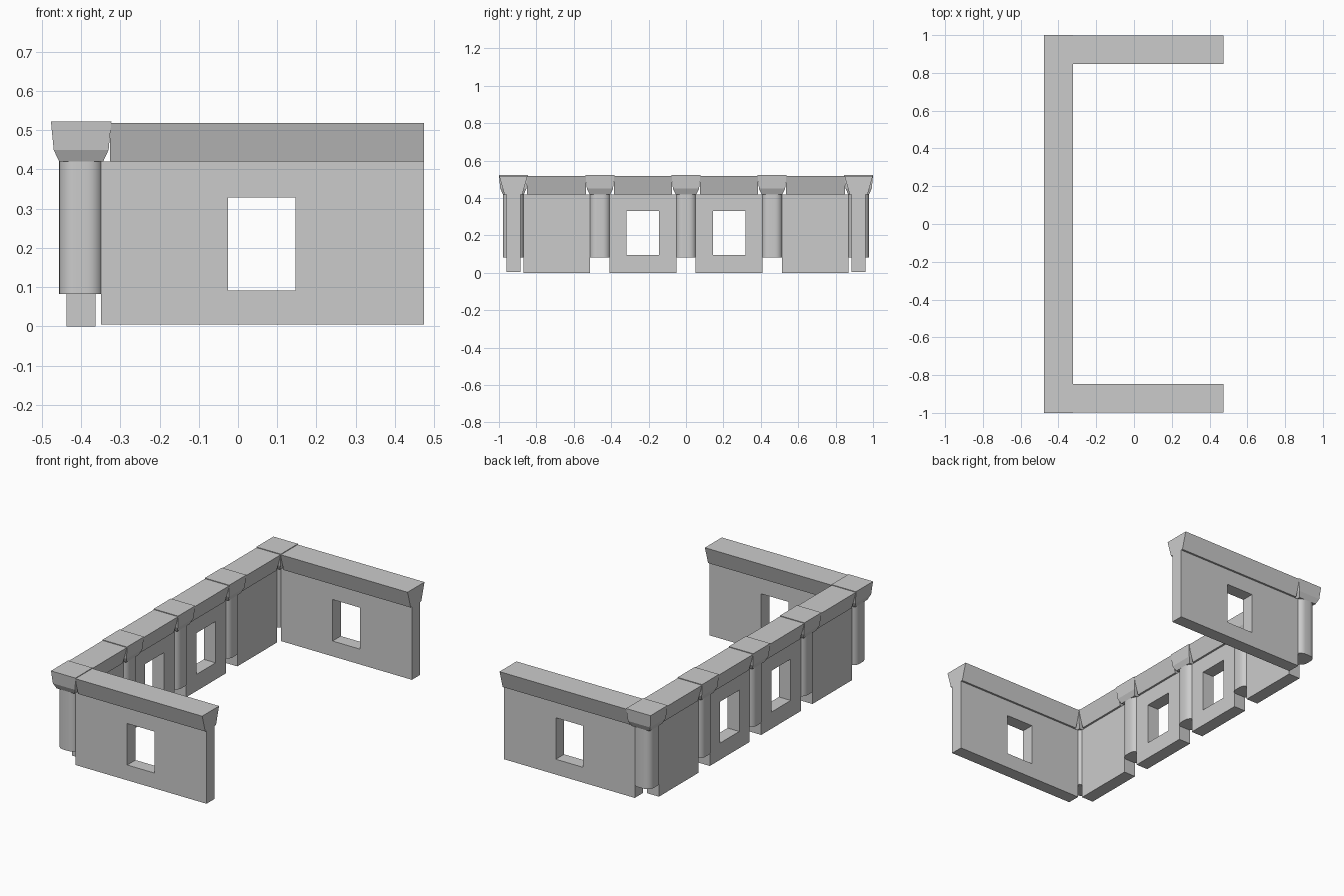
import bpy, bmesh, math

cube = bpy.data.objects.get("Cube")
if cube:
    bpy.data.objects.remove(cube, do_unlink=True)

stone = bpy.data.materials.new("grey_stone")
stone.use_nodes = True
stone.diffuse_color = (0.6, 0.6, 0.6, 1)
stone.node_tree.nodes["Principled BSDF"].inputs["Base Color"].default_value = stone.diffuse_color


def finish(name, bm, location, turned=False):
    bmesh.ops.recalc_face_normals(bm, faces=bm.faces)
    mesh = bpy.data.meshes.new(name)
    bm.to_mesh(mesh)
    bm.free()
    mesh.materials.append(stone)
    obj = bpy.data.objects.new(name, mesh)
    obj.location = location
    obj.rotation_euler.z = math.pi / 2 if turned else 0
    bpy.context.collection.objects.link(obj)
    return obj


def bridge(bm, a, b):
    n = len(a)
    for i in range(n):
        j = (i + 1) % n
        bm.faces.new((a[i], a[j], b[j], b[i]))


def rect(u0, u1, z0, z1):
    return [(u0, z0), (u1, z0), (u1, z1), (u0, z1)]


def wall(name, location, length, z0, window=None):
    """Upright panel along local x, optionally pierced by a window."""
    bm = bmesh.new()
    outline = rect(-length / 2, length / 2, z0, WALL_TOP)
    front, back = [[bm.verts.new((u, v, z)) for u, z in outline]
                   for v in (-WALL_HALF, WALL_HALF)]
    bridge(bm, front, back)
    if window:
        f_in, b_in = [[bm.verts.new((u, v, z)) for u, z in rect(*window)]
                      for v in (-WALL_HALF, WALL_HALF)]
        bridge(bm, front, f_in)
        bridge(bm, back, b_in)
        bridge(bm, f_in, b_in)
    else:
        bm.faces.new(front)
        bm.faces.new(back)
    return finish(name, bm, location, turned=location[0] == ROW_X)


def cornice(name, location, length):
    """Beam on top of a wall, flaring upward."""
    bm = bmesh.new()
    section = [(-0.048, WALL_TOP), (0.048, WALL_TOP), (0.076, 0.518), (-0.076, 0.518)]
    ends = [[bm.verts.new((u, v, z)) for v, z in section]
            for u in (-length / 2, length / 2)]
    bridge(bm, *ends)
    for end in ends:
        bm.faces.new(end)
    return finish(name, bm, location, turned=location[0] == ROW_X)


def stack(name, location, rings, corner=None):
    """Column piece lofted through square or rounded-square rings."""
    bm = bmesh.new()
    loops = []
    for half, z in rings:
        pts = []
        for q in range(4):
            start = q * math.pi / 2
            steps = 6 if corner else 0
            r = corner or 0
            mid = start + math.pi / 4
            cx = math.copysign(half - r, math.cos(mid))
            cy = math.copysign(half - r, math.sin(mid))
            for k in range(steps + 1):
                a = start + (k / steps if steps else 0) * math.pi / 2
                pts.append((cx + r * math.cos(a), cy + r * math.sin(a)))
        loops.append([bm.verts.new((x, y, z)) for x, y in pts])
    for lower, upper in zip(loops, loops[1:]):
        bridge(bm, lower, upper)
    bm.faces.new(loops[0])
    bm.faces.new(loops[-1])
    obj = finish(name, bm, location)
    if corner:
        bpy.ops.object.select_all(action='DESELECT')
        obj.select_set(True)
        bpy.context.view_layer.objects.active = obj
        bpy.ops.object.shade_smooth_by_angle(angle=math.radians(35))


ROW_X = -0.4
END_Y = 0.923
WALL_TOP = 0.42
WALL_HALF = 0.037

# Columns with flared capitals
for i, y in enumerate((-END_Y, -0.46, 0, 0.46, END_Y)):
    stack(f"column_{i + 1}", (ROW_X, y, 0), [(0.056, 0.083), (0.056, 0.422)], corner=0.04)
    stack(f"capital_{i + 1}", (ROW_X, y, 0), [(0.056, 0.42), (0.07, 0.45), (0.077, 0.522)])

for side, s in (("front", -1), ("back", 1)):
    # Projecting end wing with one window
    wing_x = 0.062
    wall(f"{side}_wing_wall", (wing_x, s * END_Y, 0), 0.824, 0.005,
         (-0.087, 0.085, 0.092, 0.328))
    cornice(f"{side}_wing_cornice", (0.074, s * END_Y, 0), 0.8)
    # Long side: solid panel, then window panel
    wall(f"{side}_solid_wall", (ROW_X, s * 0.69, 0), 0.355, 0)
    wall(f"{side}_window_wall", (ROW_X, s * 0.231, 0), 0.358, 0,
         (-0.086, 0.086, 0.095, 0.33))
    for part, y, length in (("solid", 0.6915, 0.315), ("window", 0.23, 0.312)):
        cornice(f"{side}_{part}_cornice", (ROW_X, s * y, 0), length)
